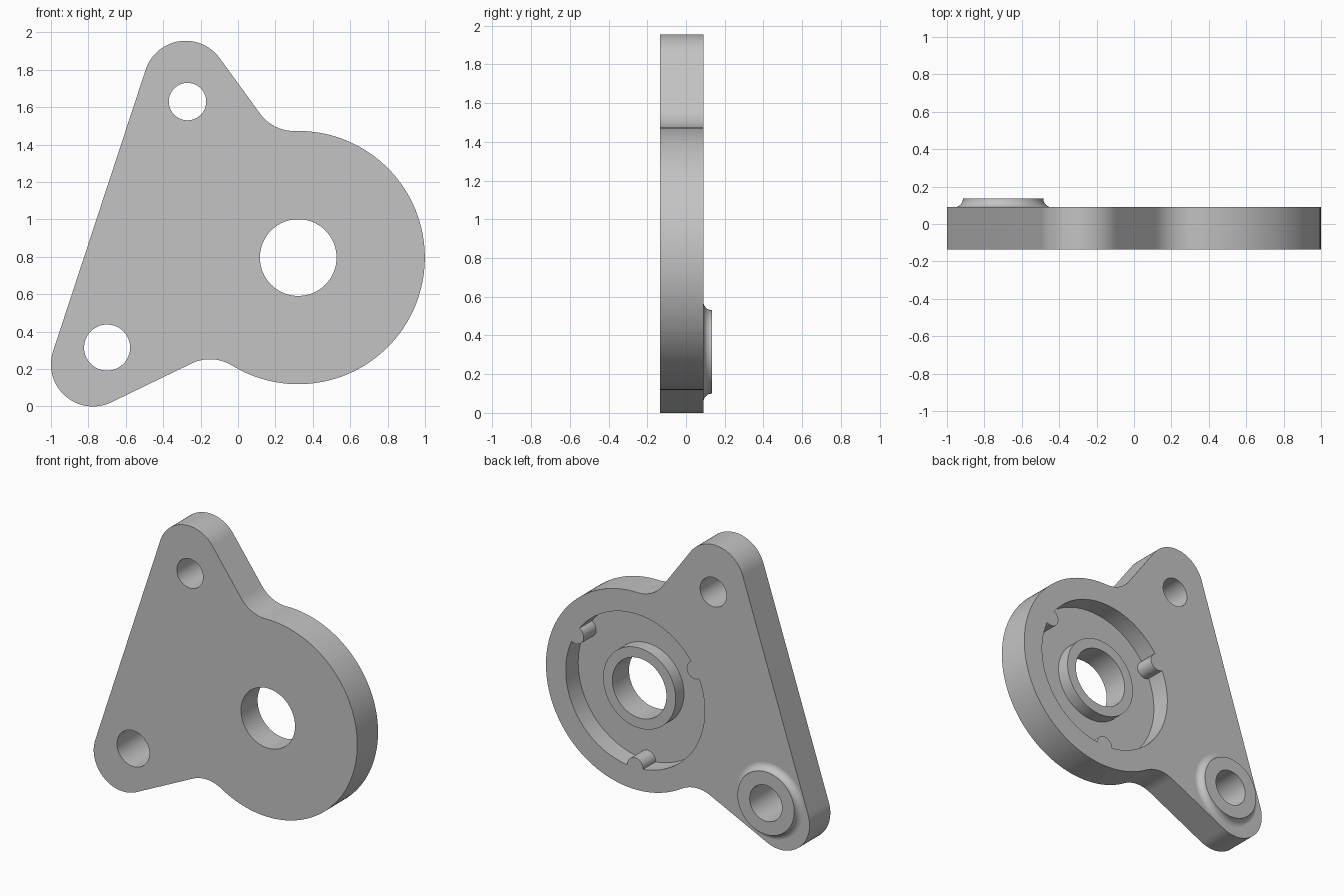
import bpy, bmesh, math
from mathutils import Vector

if "Cube" in bpy.data.objects:
    bpy.data.objects.remove(bpy.data.objects["Cube"])

BACK, FRONT = 0.09, -0.135
FLOOR, RING_TOP, BOSS_TOP = -0.045, 0.045, 0.135
HUB = (0.322, 0.796)
LOW_HOLE, TOP_HOLE = (-0.70, 0.315), (-0.27, 1.63)

metal = bpy.data.materials.new("grey metal")
metal.diffuse_color = (0.55, 0.55, 0.55, 1)
metal.use_nodes = True
metal.node_tree.nodes["Principled BSDF"].inputs["Base Color"].default_value = metal.diffuse_color


def finish(name, bm):
    bmesh.ops.recalc_face_normals(bm, faces=bm.faces[:])
    me = bpy.data.meshes.new(name)
    bm.to_mesh(me)
    bm.free()
    me.materials.append(metal)
    ob = bpy.data.objects.new(name, me)
    bpy.context.collection.objects.link(ob)
    return ob


def prism(name, loop, y0, y1):
    """Extrude an (x, z) outline along y."""
    bm = bmesh.new()
    face = bm.faces.new([bm.verts.new((x, y0, z)) for x, z in loop])
    ext = bmesh.ops.extrude_face_region(bm, geom=[face])
    vs = [g for g in ext["geom"] if isinstance(g, bmesh.types.BMVert)]
    bmesh.ops.translate(bm, verts=vs, vec=(0, y1 - y0, 0))
    return finish(name, bm)


def cylinder(name, c, r, y0, y1, n=96):
    loop = [(c[0] + r * math.cos(i * math.tau / n), c[1] + r * math.sin(i * math.tau / n))
            for i in range(n)]
    return prism(name, loop, y0, y1)


def combine(ob, tool, op):
    """Apply a boolean and discard the tool."""
    mod = ob.modifiers.new(op, 'BOOLEAN')
    mod.operation, mod.solver, mod.object = op, 'EXACT', tool
    bpy.context.view_layer.objects.active = ob
    bpy.ops.object.modifier_apply(modifier=mod.name)
    bpy.data.objects.remove(tool)


def tangent_outline(circles, step=math.radians(3)):
    """Closed outline of arcs joined by tangents; a negative radius is a fillet."""
    normals = []
    for i, (c, r) in enumerate(circles):
        c2, r2 = circles[(i + 1) % len(circles)]
        d = Vector(c2) - Vector(c)
        k = max(-1, min(1, (r - r2) / d.length))
        normals.append(math.atan2(d.y, d.x) - math.acos(k))
    pts = []
    for i, (c, r) in enumerate(circles):
        a, b = normals[i - 1], normals[i]
        sweep = (b - a) % math.tau if r > 0 else -((a - b) % math.tau)
        n = max(2, math.ceil(abs(sweep) / step))
        for j in range(n + 1):
            t = a + sweep * j / n
            p = Vector((c[0] + r * math.cos(t), c[1] + r * math.sin(t)))
            if not pts or (p - pts[-1]).length > 1e-3:
                pts.append(p)
    return pts


# Plate: two lobes and a round hub, blended with fillets
R, HR = 0.225, 0.677
reach = HR + R
low_x, top_x = -0.15, 0.30
low_fillet = (low_x, HUB[1] - math.sqrt(reach ** 2 - (low_x - HUB[0]) ** 2))
top_fillet = (top_x, HUB[1] + math.sqrt(reach ** 2 - (top_x - HUB[0]) ** 2))
plate = prism("bracket_plate", tangent_outline([
    ((-0.775, R), R), (low_fillet, -R), (HUB, HR), (top_fillet, -R),
    ((-0.28, 1.73), R)]), FRONT, BACK)

# Back pocket, leaving three locating ribs and a raised ring
pocket = cylinder("pocket_cutter", HUB, 0.527, FLOOR, 0.3, 120)
for deg in (30, 150, 270):
    a = math.radians(deg)
    c = (HUB[0] + 0.52 * math.cos(a), HUB[1] + 0.52 * math.sin(a))
    combine(pocket, cylinder("rib", c, 0.06, -0.2, 0.5, 40), 'DIFFERENCE')
combine(pocket, cylinder("ring", HUB, 0.275, -0.2, RING_TOP), 'DIFFERENCE')
combine(plate, pocket, 'DIFFERENCE')

# Boss with a flared foot behind the lower hole
profile = [(0, 0.0), (0.259, 0.0)]
for i in range(9):
    t = math.radians(86 - i * 86 / 8)
    profile.append((0.26 - 0.045 * math.cos(t), BOSS_TOP - 0.0452 * math.sin(t)))
profile.append((0, BOSS_TOP))
bm = bmesh.new()
vs = [bm.verts.new((LOW_HOLE[0] + r, y, LOW_HOLE[1])) for r, y in profile]
es = [bm.edges.new(p) for p in zip(vs, vs[1:])]
bmesh.ops.spin(bm, geom=vs + es, cent=(LOW_HOLE[0], 0, LOW_HOLE[1]), axis=(0, 1, 0),
               angle=math.tau, steps=72)
bmesh.ops.remove_doubles(bm, verts=bm.verts[:], dist=1e-5)
combine(plate, finish("boss", bm), 'UNION')

# Through holes
for c, r in ((HUB, 0.205), (LOW_HOLE, 0.123), (TOP_HOLE, 0.10)):
    combine(plate, cylinder("hole_cutter", c, r, -0.4, 0.4, 72), 'DIFFERENCE')

# Smooth curved walls, flat faces across the thickness
bpy.ops.object.select_all(action='DESELECT')
plate.select_set(True)
bpy.context.view_layer.objects.active = plate
bpy.ops.object.shade_smooth_by_angle(angle=math.radians(30))
for p in plate.data.polygons:
    if abs(p.normal.y) > 0.999:
        p.use_smooth = False
